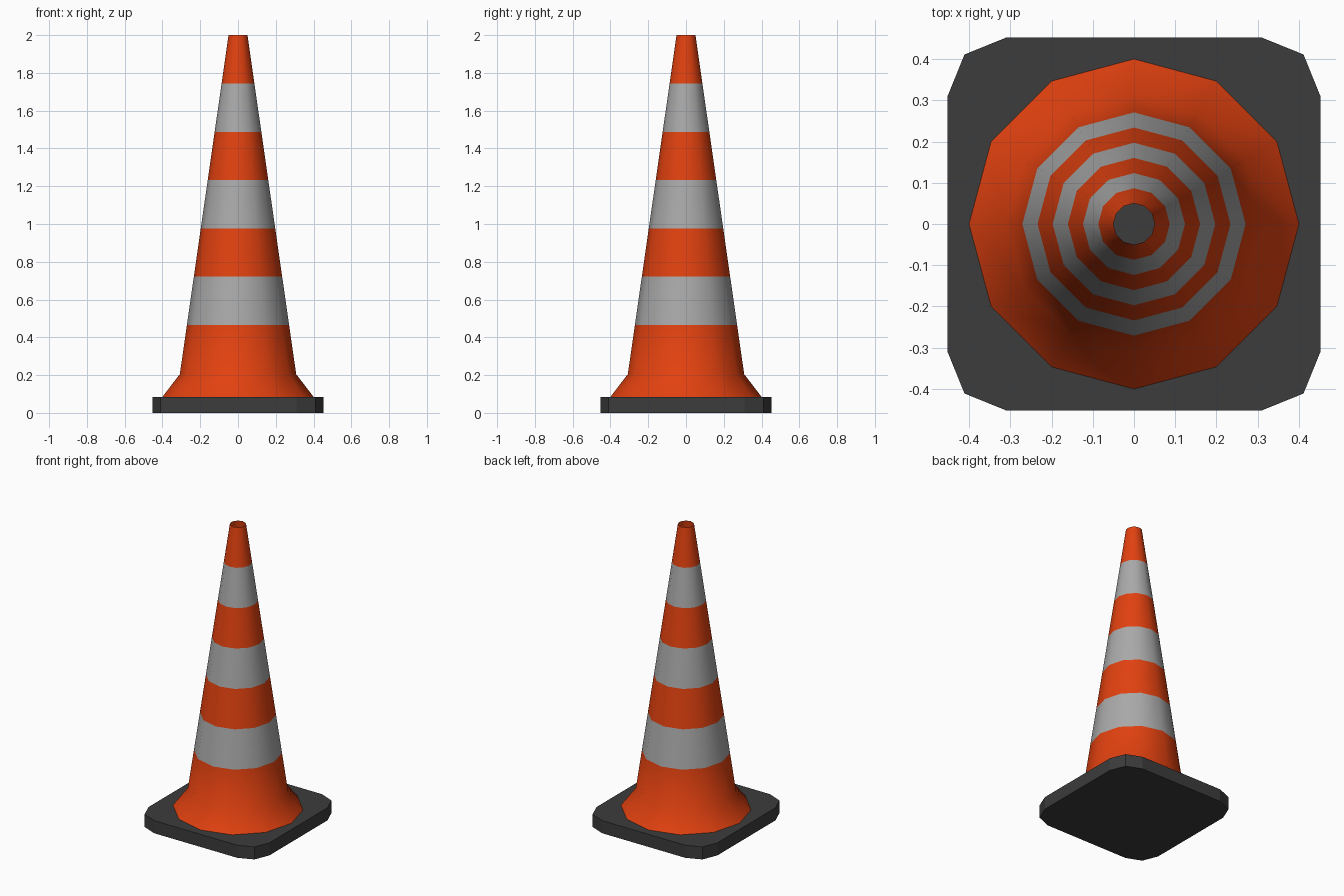
import bpy
import bmesh
import math

cube = bpy.data.objects.get("Cube")
if cube:
    bpy.data.objects.remove(cube, do_unlink=True)


def make_material(name, color):
    mat = bpy.data.materials.new(name)
    mat.use_nodes = True
    mat.diffuse_color = (*color, 1)
    bsdf = mat.node_tree.nodes["Principled BSDF"]
    bsdf.inputs["Base Color"].default_value = (*color, 1)
    bsdf.inputs["Roughness"].default_value = 0.8
    return mat


def make_object(name, bm, materials):
    mesh = bpy.data.meshes.new(name)
    bm.to_mesh(mesh)
    bm.free()
    for mat in materials:
        mesh.materials.append(mat)
    obj = bpy.data.objects.new(name, mesh)
    bpy.context.collection.objects.link(obj)
    return obj


orange = make_material("orange plastic", (0.76, 0.053, 0.005))
grey = make_material("reflective grey", (0.40, 0.40, 0.40))
rubber = make_material("dark rubber", (0.045, 0.045, 0.045))

BASE_TOP = 0.085
SIDES = 12

# Rubber base: square plate with two-step chamfered corners
bm = bmesh.new()
corner = [(0.452, 0.31), (0.411, 0.411), (0.31, 0.452)]
outline = []
for quarter in range(4):
    for x, y in corner:
        for _ in range(quarter):
            x, y = -y, x
        outline.append(bm.verts.new((x, y, 0)))
bottom = bm.faces.new(outline)
top = bmesh.ops.extrude_face_region(bm, geom=[bottom])
bmesh.ops.translate(bm, vec=(0, 0, BASE_TOP),
                    verts=[v for v in top["geom"] if isinstance(v, bmesh.types.BMVert)])
bmesh.ops.recalc_face_normals(bm, faces=bm.faces)
make_object("base_plate", bm, [rubber])

# Hollow cone: flared skirt, then evenly spaced bands up to the open tip
SKIRT_TOP, SKIRT_RADIUS, TIP_RADIUS = 0.205, 0.308, 0.05
BAND_START, HEIGHT, BANDS = 0.465, 2.0, 6
profile = [(0.4, BASE_TOP), (SKIRT_RADIUS, SKIRT_TOP)]
for i in range(BANDS + 1):
    z = BAND_START + (HEIGHT - BAND_START) * i / BANDS
    t = (z - SKIRT_TOP) / (HEIGHT - SKIRT_TOP)
    profile.append((SKIRT_RADIUS + (TIP_RADIUS - SKIRT_RADIUS) * t, z))

bm = bmesh.new()
rings = []
for radius, z in profile:
    rings.append([bm.verts.new((radius * math.cos(math.tau * k / SIDES),
                                radius * math.sin(math.tau * k / SIDES), z))
                  for k in range(SIDES)])
for level, (low, high) in enumerate(zip(rings, rings[1:])):
    for k in range(SIDES):
        n = (k + 1) % SIDES
        face = bm.faces.new((low[k], low[n], high[n], high[k]))
        face.smooth = True
        # Grey on every other band above the skirt
        face.material_index = 1 if level >= 2 and level % 2 == 0 else 0
make_object("cone_body", bm, [orange, grey])
